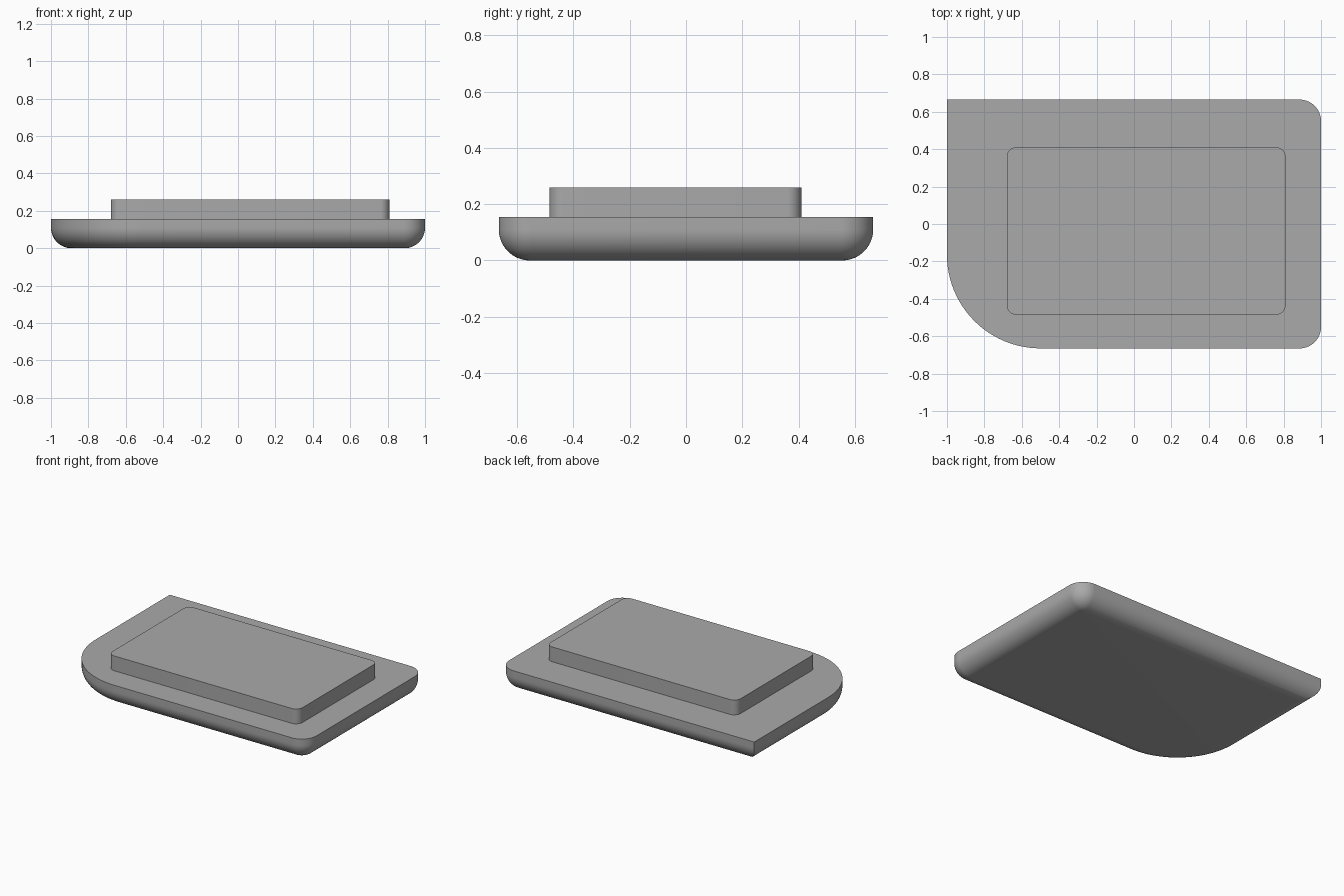
import bpy, bmesh, math

cube = bpy.data.objects.get("Cube")
if cube:
    bpy.data.objects.remove(cube, do_unlink=True)

grey = bpy.data.materials.new("plain grey")
grey.use_nodes = True
COLOUR = (0.4, 0.4, 0.4, 1)
grey.diffuse_color = COLOUR
grey.node_tree.nodes["Principled BSDF"].inputs["Base Color"].default_value = COLOUR


def outline(x0, x1, y0, y1, radii, inset=0.0, steps=24):
    """Rectangle with its own radius per corner, counter-clockwise from front left."""
    x0, x1, y0, y1 = x0 + inset, x1 - inset, y0 + inset, y1 - inset
    corners = [(x0, y0, 1, 1), (x1, y0, -1, 1), (x1, y1, -1, -1), (x0, y1, 1, -1)]
    points = []
    for i, ((x, y, sx, sy), radius) in enumerate(zip(corners, radii)):
        r = max(radius - inset, 0)
        count = steps if radius else 0
        for k in range(count + 1):
            a = math.pi + (i + k / max(count, 1)) * math.pi / 2
            points.append((x + r * (sx + math.cos(a)), y + r * (sy + math.sin(a))))
    return points


def loft(name, layers):
    """Skin a stack of (outline, height) layers and cap both ends."""
    bm = bmesh.new()
    rings = [[bm.verts.new((x, y, z)) for x, y in pts] for pts, z in layers]
    n = len(rings[0])
    for low, high in zip(rings, rings[1:]):
        for i in range(n):
            j = (i + 1) % n
            bm.faces.new((low[i], low[j], high[j], high[i]))
    bm.faces.new(rings[0][::-1])
    bm.faces.new(rings[-1])
    mesh = bpy.data.meshes.new(name)
    bm.to_mesh(mesh)
    bm.free()
    mesh.materials.append(grey)
    obj = bpy.data.objects.new(name, mesh)
    bpy.context.collection.objects.link(obj)
    bpy.ops.object.select_all(action="DESELECT")
    obj.select_set(True)
    bpy.context.view_layer.objects.active = obj
    bpy.ops.object.shade_smooth_by_angle(angle=math.radians(30))


# Base slab: one large corner, two small ones, one square, rounded underside
BASE_TOP, FILLET = 0.155, 0.11
base = (-1, 1, -0.665, 0.665, (0.5, 0.115, 0.115, 0))
layers = []
for k in range(17):
    a = k / 16 * math.pi / 2
    layers.append((outline(*base, inset=FILLET * (1 - math.sin(a))),
                   FILLET * (1 - math.cos(a))))
layers.append((outline(*base), BASE_TOP))
loft("base_slab", layers)

# Raised plate with small rounded corners
plate = outline(-0.68, 0.81, -0.485, 0.41, (0.05,) * 4, steps=10)
loft("raised_plate", [(plate, BASE_TOP), (plate, 0.26)])
